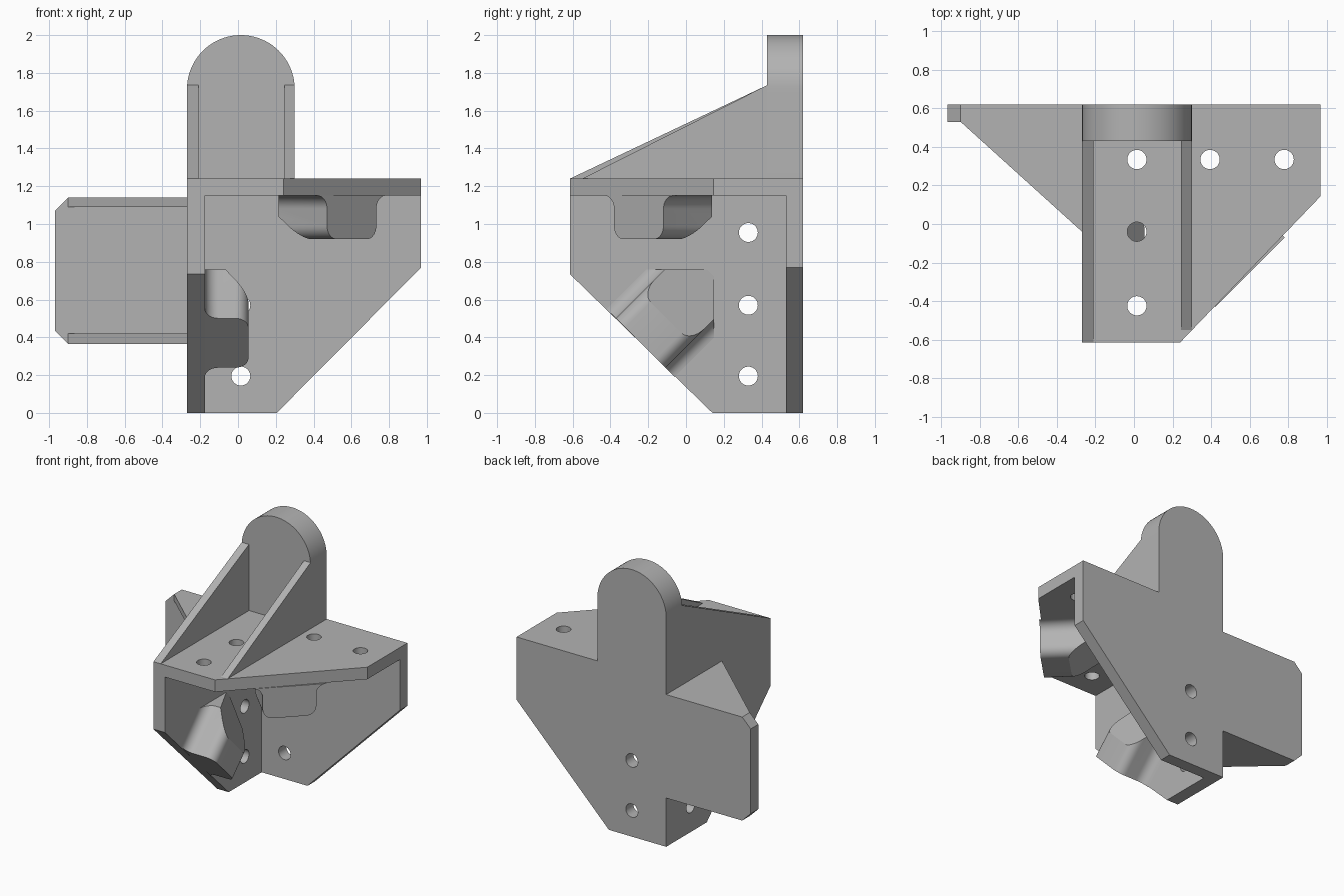
import bpy, bmesh
from math import sin, cos, pi, radians
from mathutils import Matrix, Vector

cube = bpy.data.objects.get("Cube")
if cube:
    bpy.data.objects.remove(cube, do_unlink=True)

grey = bpy.data.materials.new("plain grey")
grey.use_nodes = True
colour = (0.45, 0.45, 0.45, 1)
grey.diffuse_color = colour
grey.node_tree.nodes["Principled BSDF"].inputs["Base Color"].default_value = colour

# Matrices taking (a, b, depth) to the world for each extrusion axis
AXES = {
    "x": Matrix(((0, 0, 1), (1, 0, 0), (0, 1, 0))).to_4x4(),
    "y": Matrix(((1, 0, 0), (0, 0, 1), (0, 1, 0))).to_4x4(),
    "z": Matrix.Identity(4),
}


def arc(cx, cy, r, start, end, steps):
    angles = [radians(start + (end - start) * i / steps) for i in range(steps + 1)]
    return [(cx + r * cos(a), cy + r * sin(a)) for a in angles]


def extrude(points, lo, hi):
    bm = bmesh.new()
    face = bm.faces.new([bm.verts.new((a, b, lo)) for a, b in points])
    top = bmesh.ops.extrude_face_region(bm, geom=[face])["geom"]
    verts = [v for v in top if isinstance(v, bmesh.types.BMVert)]
    bmesh.ops.translate(bm, verts=verts, vec=(0, 0, hi - lo))
    return bm


def finish(name, bm, matrix):
    bm.transform(matrix)
    bmesh.ops.recalc_face_normals(bm, faces=bm.faces[:])
    mesh = bpy.data.meshes.new(name)
    bm.to_mesh(mesh)
    bm.free()
    mesh.materials.append(grey)
    obj = bpy.data.objects.new(name, mesh)
    bpy.context.collection.objects.link(obj)
    return obj


def prism(name, points, axis, lo, hi):
    return finish(name, extrude(points, lo, hi), AXES[axis])


def drill(obj, matrix, r, centres, lo, hi):
    """Cut round holes, then remove the cutters."""
    for cx, cy in centres:
        tool = finish("cutter", extrude(arc(cx, cy, r, 0, 352.5, 47), lo, hi), matrix)
        tool.hide_render = True
        mod = obj.modifiers.new("hole", "BOOLEAN")
        mod.operation, mod.solver, mod.object = "DIFFERENCE", "EXACT", tool
        bpy.context.view_layer.objects.active = obj
        bpy.ops.object.modifier_apply(modifier=mod.name)
        bpy.data.objects.remove(tool, do_unlink=True)


L, T, BACK, R = -0.27, 0.53, 0.62, 0.05   # left face, plate front, back face, bolt hole radius
MID = 0.015                               # centre line of the lug
parts = []

# Back plate with the side wing
back = prism("back_plate", [
    (L, 0), (0.205, 0), (0.97, 0.77), (0.97, 1.24), (L, 1.24), (L, 1.14),
    (-0.9, 1.14), (-0.97, 1.07), (-0.97, 0.435), (-0.9, 0.365), (L, 0.365)], "y", T, BACK)
drill(back, AXES["y"], R, [(MID, 0.955), (MID, 0.57), (MID, 0.195), (0.395, 0.955),
                           (0.775, 0.955), (-0.84, 0.9), (-0.46, 0.67)], 0.4, 0.8)

# Side plate
side = prism("side_plate", [(T, 0), (0.14, 0), (-0.615, 0.735), (-0.615, 1.15), (T, 1.15)],
             "x", L, -0.175)
drill(side, AXES["x"], R, [(0.33, 0.955), (0.33, 0.57), (0.33, 0.195),
                           (-0.43, 0.955), (-0.05, 0.955)], -0.4, 0)

# Top plate
top = prism("top_plate", [(L, T), (0.97, T), (0.97, 0.145), (0.24, -0.615), (L, -0.615)],
            "z", 1.15, 1.24)
drill(top, AXES["z"], R, [(MID, 0.335), (0.395, 0.335), (0.78, 0.335),
                          (MID, -0.04), (MID, -0.425)], 1, 1.4)

# Lug with a through hole and a bearing recess at the back
lug = prism("lug", [(L, 1.24), (0.3, 1.24)] + arc(MID, 1.715, 0.285, 0, 180, 40), "y", 0.43, BACK)
drill(lug, AXES["y"], 0.205, [(MID, 1.715)], 0.48, 0.8)
drill(lug, AXES["y"], 0.087, [(MID, 1.715)], 0.3, 0.8)
parts += [back, side, top, lug]

# Ribs bracing the lug
for name, x0, x1, y in (("lug_rib_right", L, -0.21, -0.615), ("lug_rib_left", 0.245, 0.3, -0.55)):
    parts.append(prism(name, [(0.43, 1.24), (0.43, 1.735), (y, 1.24)], "x", x0, x1))

# Ribs bracing the wing
for name, z0, z1 in (("wing_rib_lower", 0.365, 0.42), ("wing_rib_upper", 1.09, 1.14)):
    parts.append(prism(name, [(L, T), (-0.9, T), (L, -0.04)], "z", z0, z1))


def bolt_block(name, origin, u, w, s):
    """Filleted wedge on a plate: u across, w off the plate, s inward."""
    hw, h, r = 0.185, 0.23, 0.07
    half = arc(hw + r, r, r, 270, 180, 8) + arc(hw - r, h - r, r, 0, 90, 8)
    bm = extrude(half + [(-a, b) for a, b in reversed(half)], 0, 0.7)
    # Sloped inner end and the two clipped rear corners
    for co, no in (((0, h, 0.19), (0, 0.225, 0.155)),
                   ((0, 0, 0.55), (1, 0, 1)), ((0, 0, 0.55), (-1, 0, 1))):
        geom = bm.verts[:] + bm.edges[:] + bm.faces[:]
        cut = bmesh.ops.bisect_plane(bm, geom=geom, plane_co=co, plane_no=no, clear_outer=True)
        edges = [e for e in cut["geom_cut"] if isinstance(e, bmesh.types.BMEdge)]
        bmesh.ops.holes_fill(bm, edges=edges)
    frame = Matrix([Vector(v).normalized() for v in (u, w, s)]).transposed().to_4x4()
    matrix = Matrix.Translation(origin) @ frame
    obj = finish(name, bm, matrix)
    drill(obj, matrix, 0.055, [(0, 0.095)], -0.1, 0.8)
    parts.append(obj)


# Bolt blocks on the diagonal edges
bolt_block("top_bolt_block", (0.602, -0.25, 1.15), (1, 1, 0), (0, 0, -1), (-1, 1, 0))
bolt_block("side_bolt_block", (-0.175, -0.24, 0.37), (0, 1, -1), (1, 0, 0), (0, 1, 1))

# Smooth the round surfaces, keep the edges crisp
bpy.ops.object.select_all(action="DESELECT")
for obj in parts:
    obj.select_set(True)
bpy.context.view_layer.objects.active = back
bpy.ops.object.shade_smooth_by_angle(angle=radians(25))
